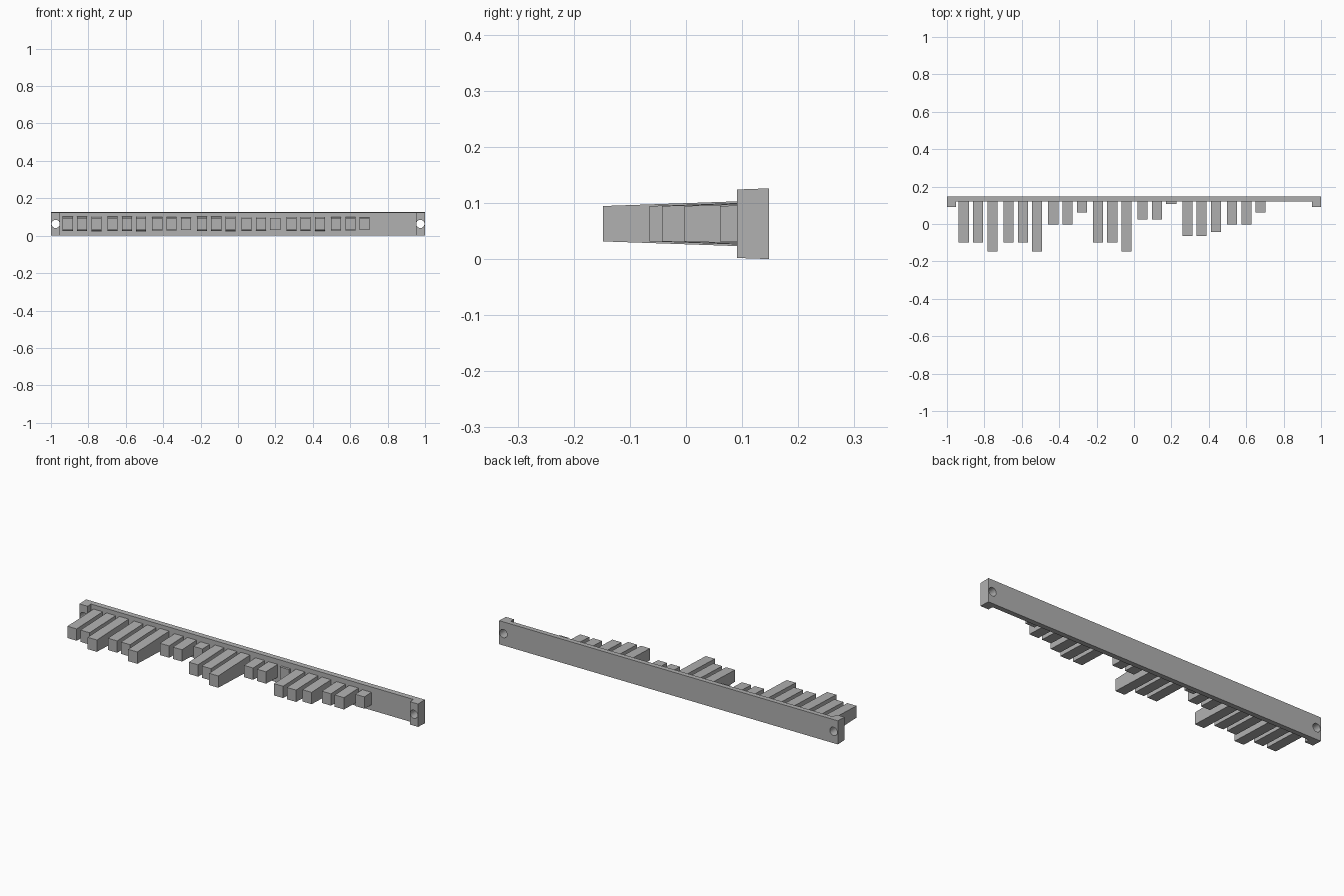
import bpy
import bmesh
import math

if "Cube" in bpy.data.objects:
    bpy.data.objects.remove(bpy.data.objects["Cube"])

BACK, FRONT, LUG = 0.148, 0.12, 0.091   # y of rail back, rail front, end lug front
MID = 0.063                             # height of the centre line
DRAFT = math.tan(math.radians(2))       # moulding taper

grey = bpy.data.materials.new("plain_grey")
grey.use_nodes = True
grey.diffuse_color = (0.44, 0.44, 0.44, 1)
grey.node_tree.nodes["Principled BSDF"].inputs["Base Color"].default_value = grey.diffuse_color


def drafted_block(name, outline, half, y_ref):
    """Extrude a plan outline; half height is 'half' at y_ref and grows to the back."""
    bm = bmesh.new()
    rings = []
    for side in (-1, 1):
        rings.append([bm.verts.new((x, y, MID + side * (half + DRAFT * (y - y_ref))))
                      for x, y in outline])
    bm.faces.new(rings[0])
    bm.faces.new(rings[1])
    n = len(outline)
    for i in range(n):
        j = (i + 1) % n
        bm.faces.new((rings[0][i], rings[0][j], rings[1][j], rings[1][i]))
    bmesh.ops.recalc_face_normals(bm, faces=bm.faces)
    mesh = bpy.data.meshes.new(name)
    bm.to_mesh(mesh)
    bm.free()
    mesh.materials.append(grey)
    obj = bpy.data.objects.new(name, mesh)
    bpy.context.collection.objects.link(obj)
    return obj


# Backing rail with a forward lug at each end
inner = 0.952
rail = drafted_block("backing_rail", [
    (-1, BACK), (-1, LUG), (-inner, LUG), (-inner, FRONT),
    (inner, FRONT), (inner, LUG), (1, LUG), (1, BACK)], MID, BACK)

# Round mounting holes through the lugs
for side, label in ((-1, "right"), (1, "left")):
    bpy.ops.mesh.primitive_cylinder_add(
        vertices=32, radius=0.022, depth=0.3,
        location=(side * 0.975, FRONT, MID), rotation=(math.pi / 2, 0, 0))
    cutter = bpy.context.object
    cutter.name = label + "_hole_cutter"
    cutter.data.materials.append(grey)
    cutter.hide_render = True
    cutter.hide_set(True)
    cut = rail.modifiers.new(label + "_hole", "BOOLEAN")
    cut.operation = "DIFFERENCE"
    cut.solver = "EXACT"
    cut.object = cutter

# Apply the cuts and drop the cutters
bpy.context.view_layer.update()
evaluated = rail.evaluated_get(bpy.context.evaluated_depsgraph_get())
cut_mesh = bpy.data.meshes.new_from_object(evaluated)
rail.modifiers.clear()
rail.data = cut_mesh
for label in ("right", "left"):
    bpy.data.objects.remove(bpy.data.objects[label + "_hole_cutter"])

# Groups of three fingers: y of the tip for the first two and for the third
tips = [(-0.1, -0.148), (-0.1, -0.148), (-0.003, 0.061), (-0.1, -0.148),
        (0.023, 0.108), (-0.065, -0.043), (-0.003, 0.061)]
WIDTH = 0.054
for g, (pair, last) in enumerate(tips):
    for i, tip in enumerate((pair, pair, last)):
        x = -0.91 + 0.239 * g + 0.0765 * i
        a, b = x - WIDTH / 2, x + WIDTH / 2
        drafted_block(f"finger_{g + 1}_{i + 1}",
                      [(a, FRONT), (a, tip), (b, tip), (b, FRONT)], 0.0315, tip)
